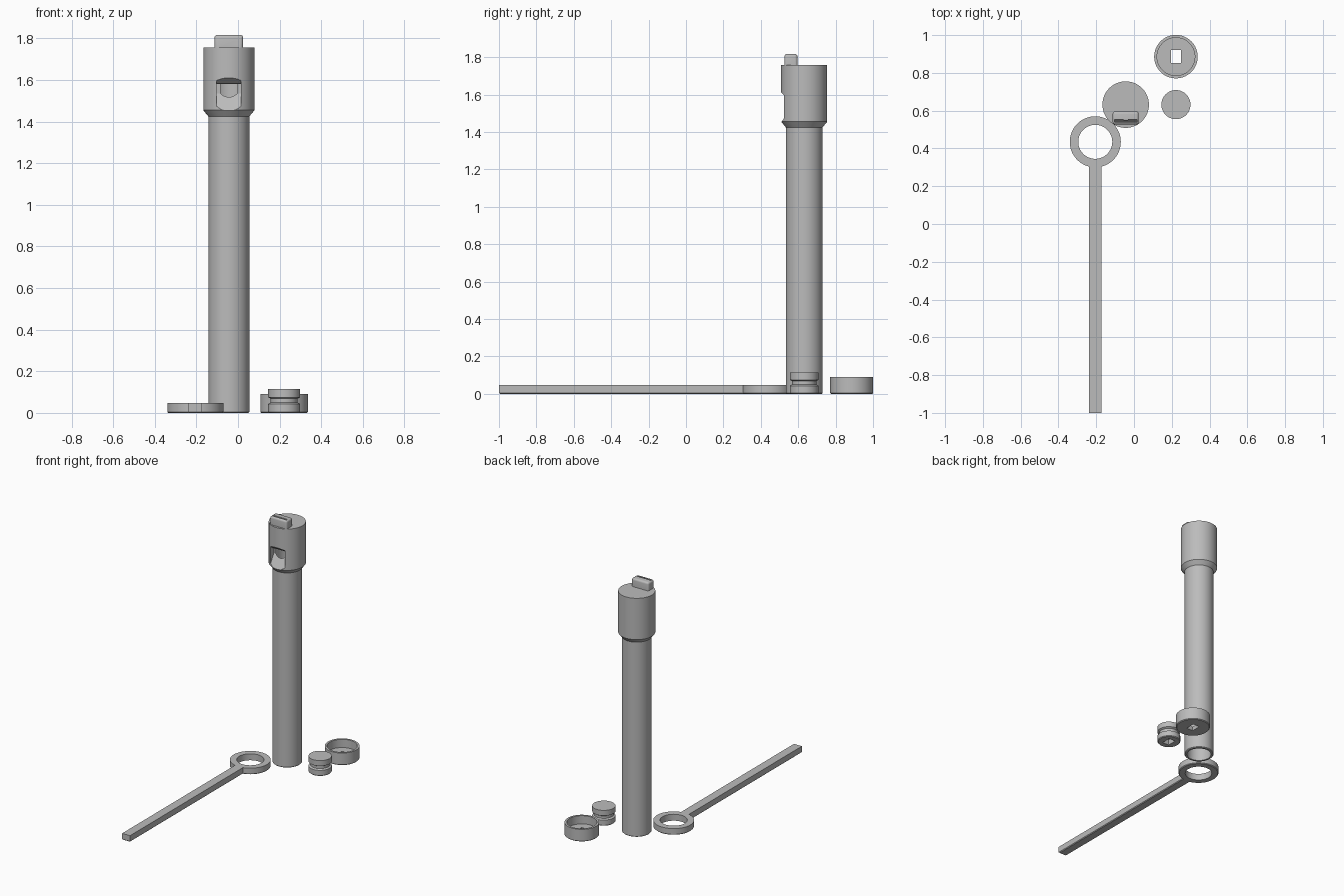
import bpy, bmesh, math
from mathutils import Vector

cube = bpy.data.objects.get("Cube")
if cube:
    bpy.data.objects.remove(cube, do_unlink=True)

grey = bpy.data.materials.new("plain_grey")
grey.use_nodes = True
COLOUR = (0.5, 0.5, 0.5, 1)
grey.diffuse_color = COLOUR
grey.node_tree.nodes["Principled BSDF"].inputs["Base Color"].default_value = COLOUR
EDGE = 0.005   # small chamfer on the bottom rims


def finish(name, bm, loc=(0, 0, 0)):
    bmesh.ops.recalc_face_normals(bm, faces=bm.faces)
    mesh = bpy.data.meshes.new(name)
    bm.to_mesh(mesh)
    bm.free()
    mesh.materials.append(grey)
    obj = bpy.data.objects.new(name, mesh)
    obj.location = loc
    bpy.context.collection.objects.link(obj)
    return obj


def lathe(name, profile, loc, closed=False, steps=96):
    """Spin an (r, z) profile about the vertical axis."""
    bm = bmesh.new()
    verts = [bm.verts.new((r, 0, z)) for r, z in profile]
    pairs = list(zip(verts, verts[1:]))
    if closed:
        pairs.append((verts[-1], verts[0]))
    edges = [bm.edges.new(p) for p in pairs]
    bmesh.ops.spin(bm, geom=verts + edges, axis=(0, 0, 1), cent=(0, 0, 0),
                   angle=math.tau, steps=steps, use_duplicate=False)
    bmesh.ops.remove_doubles(bm, verts=bm.verts, dist=1e-5)
    return finish(name, bm, loc)


def box(name, lo, hi, bevel=0, pick=None, segments=1):
    lo, hi = Vector(lo), Vector(hi)
    bm = bmesh.new()
    bmesh.ops.create_cube(bm, size=1)
    for v in bm.verts:
        v.co = Vector([(lo[i] + hi[i]) / 2 + v.co[i] * (hi[i] - lo[i]) for i in range(3)])
    if bevel:
        edges = [e for e in bm.edges if pick(e)]
        bmesh.ops.bevel(bm, geom=edges, offset=bevel, segments=segments,
                        profile=0.5, affect='EDGES')
    return finish(name, bm)


def prism(name, outline, x0, x1):
    """Extrude a (y, z) outline along x."""
    bm = bmesh.new()
    face = bm.faces.new([bm.verts.new((x0, y, z)) for y, z in outline])
    ext = bmesh.ops.extrude_face_region(bm, geom=[face])
    moved = [g for g in ext["geom"] if isinstance(g, bmesh.types.BMVert)]
    bmesh.ops.translate(bm, verts=moved, vec=(x1 - x0, 0, 0))
    return finish(name, bm)


def combine(obj, other, operation):
    mod = obj.modifiers.new(operation.lower(), 'BOOLEAN')
    mod.operation, mod.object, mod.solver = operation, other, 'EXACT'
    bpy.context.view_layer.objects.active = obj
    bpy.ops.object.modifier_apply(modifier=mod.name)
    bpy.data.objects.remove(other, do_unlink=True)


def smooth(obj):
    bpy.ops.object.select_all(action='DESELECT')
    obj.select_set(True)
    bpy.context.view_layer.objects.active = obj
    bpy.ops.object.shade_smooth_by_angle(angle=math.radians(30))


# Pipe body: hollow tube widening into the head, closed at the top
CX, CY = -0.044, 0.632
TUBE, HEAD, BORE = 0.0985, 0.123, 0.081
pipe = lathe("pipe_body", [
    (0, 1.757), (HEAD, 1.757), (HEAD, 1.455), (TUBE, 1.425), (TUBE, EDGE),
    (TUBE - EDGE, 0), (BORE, 0), (BORE, 1.58), (0, 1.58)], (CX, CY, 0))

# Rounded mouthpiece on the top
mouthpiece = box("mouthpiece", (CX - 0.069, 0.526, 1.7), (CX + 0.069, 0.596, 1.817), 0.014,
                 lambda e: max(v.co.z for v in e.verts) > 1.8, 4)
combine(pipe, mouthpiece, 'UNION')

# Sound window with sloping lip and ceiling, then the narrow air slot
window = prism("window_cutter", [(0.48, 1.405), (0.507, 1.447), (0.562, 1.536),
                                 (0.562, 1.58), (0.545, 1.58), (0.48, 1.635)],
               CX - 0.059, CX + 0.059)
combine(pipe, window, 'DIFFERENCE')
slot = box("air_slot_cutter", (CX - 0.059, 0.54, 1.56), (CX + 0.059, 0.552, 1.9))
combine(pipe, slot, 'DIFFERENCE')
smooth(pipe)

# Piston with a groove and a socket underneath for the rod
R = 0.077
PX, PY = 0.222, 0.632
piston = lathe("piston", [(0, 0), (R - EDGE, 0), (R, EDGE), (R, 0.043), (R - 0.012, 0.05),
                          (R - 0.012, 0.068), (R, 0.075), (R, 0.114), (0, 0.114)], (PX, PY, 0))
combine(piston, box("socket_cutter", (PX - 0.026, PY - 0.034, -0.1),
                    (PX + 0.026, PY + 0.034, 0.04)), 'DIFFERENCE')
smooth(piston)

# End cap: shallow cup with a rod hole through its floor
KY = 0.886
cap = lathe("end_cap", [(0, 0), (0.115 - EDGE, 0), (0.115, EDGE), (0.115, 0.09),
                        (0.1, 0.09), (0.1, 0.03), (0, 0.03)], (PX, KY, 0))
combine(cap, box("cap_hole_cutter", (PX - 0.026, KY - 0.034, -0.1),
                 (PX + 0.026, KY + 0.034, 0.2)), 'DIFFERENCE')
smooth(cap)

# Pull handle: finger ring with a long square rod
HX, HY, THICK = -0.205, 0.435, 0.047
handle = lathe("pull_handle", [(0.09, 0), (0.135 - EDGE, 0), (0.135, EDGE),
                               (0.135, THICK), (0.09, THICK)], (HX, HY, 0), closed=True)
rod = box("rod", (HX - 0.032, -1, 0), (HX + 0.032, HY - 0.11, THICK), EDGE,
          lambda e: max(v.co.z for v in e.verts) < 0.01)
combine(handle, rod, 'UNION')
smooth(handle)
